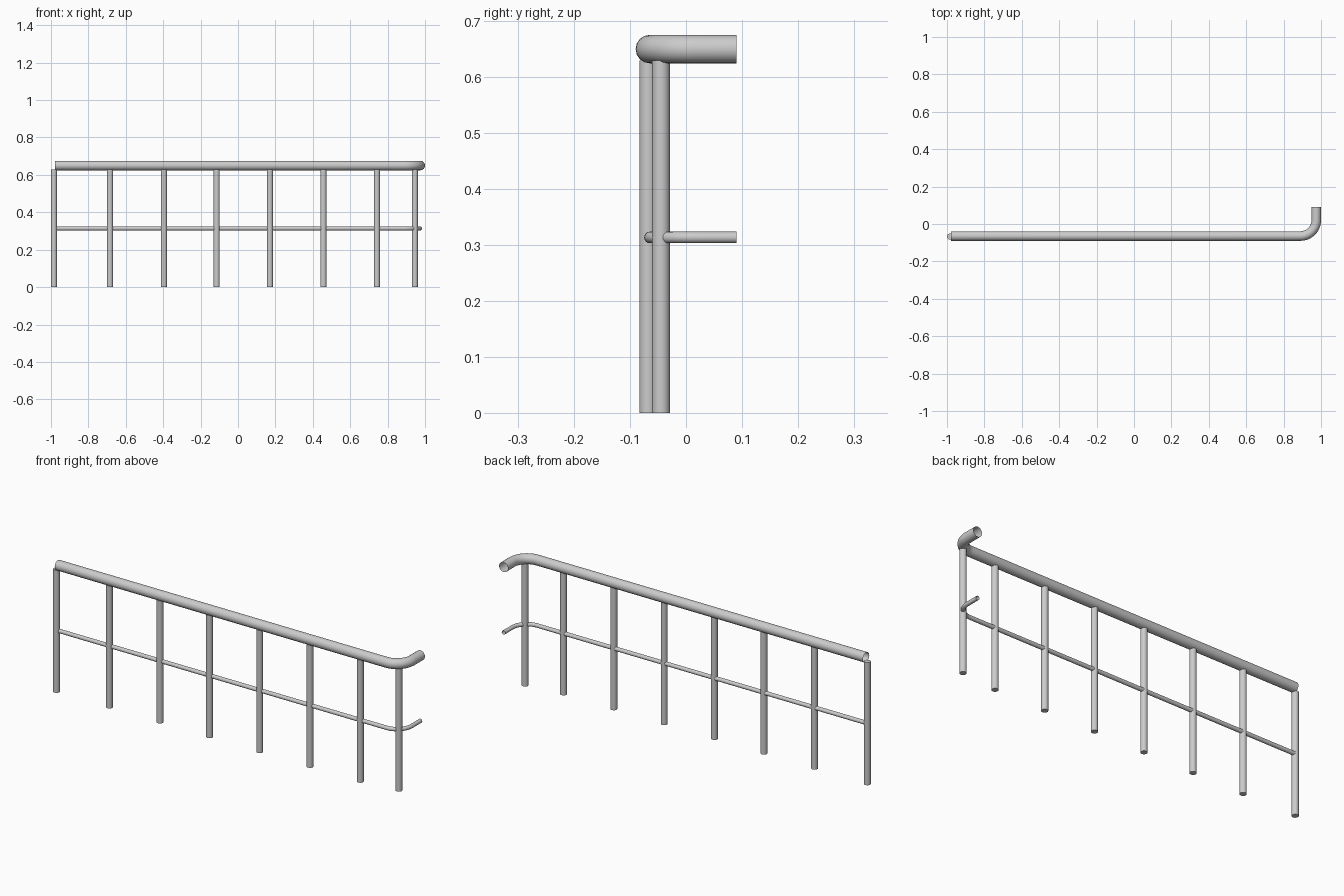
import bpy
from math import sin, cos, pi

if "Cube" in bpy.data.objects:
    bpy.data.objects.remove(bpy.data.objects["Cube"])

RAIL_Y, END_X, END_Y = -0.0645, 0.9745, 0.09
BEND = 0.085


def rail(name, z, radius):
    """Open tube: long straight run, quarter bend, short return."""
    cx, cy = END_X - BEND, RAIL_Y + BEND
    pts = [(-0.979, RAIL_Y, z)]
    pts += [(cx + BEND * sin(i * pi / 24), cy - BEND * cos(i * pi / 24), z)
            for i in range(13)]
    pts.append((END_X, END_Y, z))
    curve = bpy.data.curves.new(name, 'CURVE')
    curve.dimensions = '3D'
    curve.bevel_depth = radius
    curve.bevel_resolution = 6
    spline = curve.splines.new('POLY')
    spline.points.add(len(pts) - 1)
    for p, co in zip(spline.points, pts):
        p.co = (*co, 1)
    obj = bpy.data.objects.new(name, curve)
    bpy.context.collection.objects.link(obj)
    bpy.ops.object.select_all(action='DESELECT')
    obj.select_set(True)
    bpy.context.view_layer.objects.active = obj
    bpy.ops.object.convert(target='MESH')
    bpy.ops.object.shade_smooth_by_angle()


def post(name, x, y, height=0.63, radius=0.016):
    bpy.ops.mesh.primitive_cylinder_add(vertices=24, radius=radius, depth=height,
                                        location=(x, y, height / 2))
    bpy.context.object.name = name
    bpy.ops.object.shade_smooth_by_angle()


# Handrail and thin middle rail
rail("handrail", 0.65, 0.0255)
rail("middle_rail", 0.3135, 0.0103)

# Posts along the straight run
for i, x in enumerate((-0.984, -0.684, -0.396, -0.114, 0.171, 0.457, 0.743)):
    post(f"post_{i + 1}", x, -0.0675)

# Post under the bend
post("corner_post", 0.946, -0.0445)
